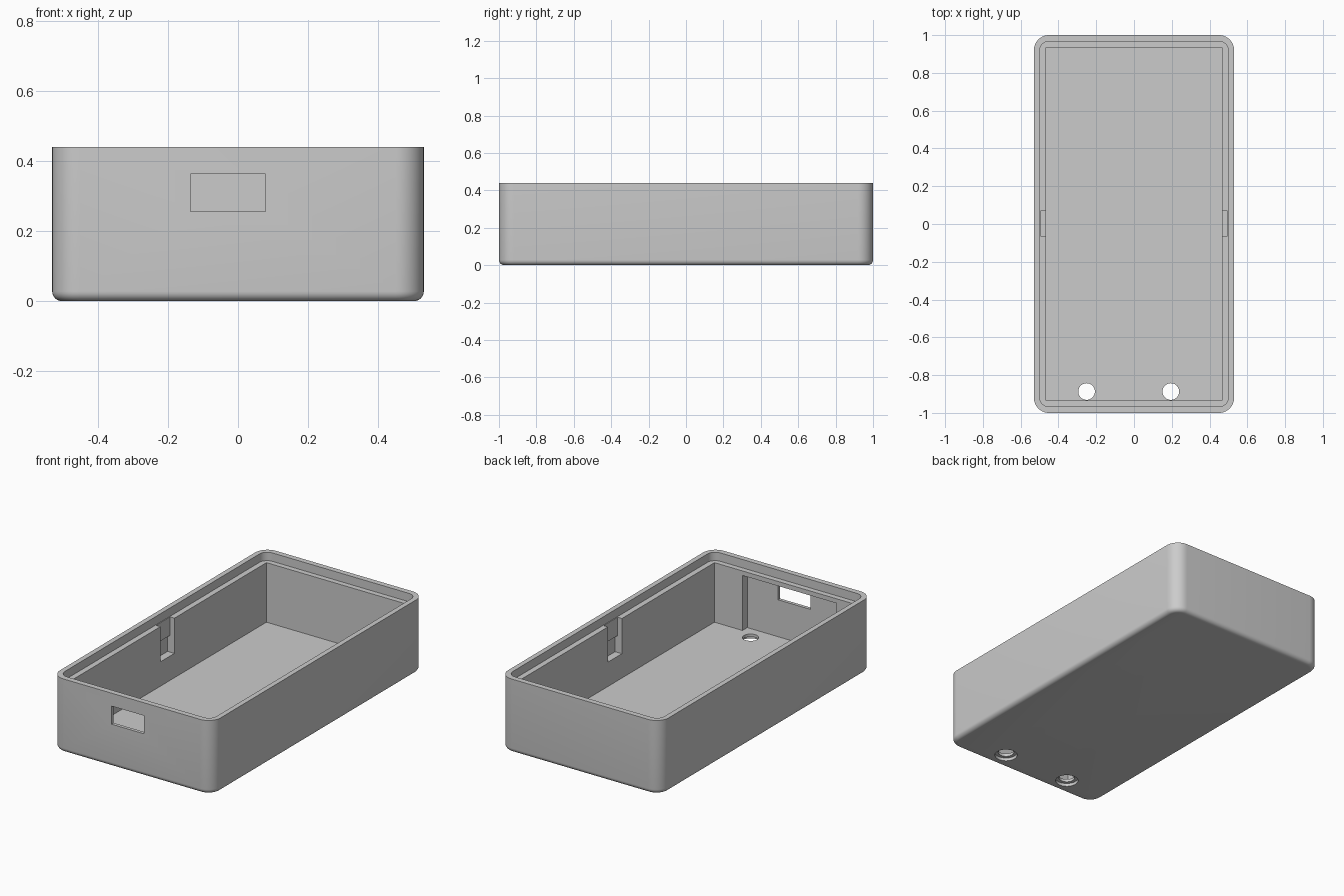
import bpy, bmesh
from math import cos, sin, pi

cube = bpy.data.objects.get("Cube")
if cube:
    bpy.data.objects.remove(cube, do_unlink=True)

HX, HY, TOP = 0.53, 1.0, 0.44      # outer half sizes and height
FLOOR, LEDGE = 0.035, 0.39         # inside floor and lid ledge heights
PORT_X = -0.028                    # centre line of the port and screw holes

grey = bpy.data.materials.new("grey_plastic")
grey.use_nodes = True
colour = (0.6, 0.6, 0.6, 1)
grey.diffuse_color = colour
grey.node_tree.nodes["Principled BSDF"].inputs["Base Color"].default_value = colour


def rounded_outline(hx, hy, r, steps=10):
    pts = []
    for i, (sx, sy) in enumerate(((1, 1), (-1, 1), (-1, -1), (1, -1))):
        for k in range(steps + 1):
            a = (i + k / steps) * pi / 2
            pts.append((sx * (hx - r) + r * cos(a), sy * (hy - r) + r * sin(a)))
    return pts


def loft(name, rings):
    """Closed solid through a stack of (outline, z) rings."""
    bm = bmesh.new()
    loops = [[bm.verts.new((x, y, z)) for x, y in pts] for pts, z in rings]
    n = len(loops[0])
    for low, high in zip(loops, loops[1:]):
        for i in range(n):
            j = (i + 1) % n
            bm.faces.new((low[i], low[j], high[j], high[i]))
    bm.faces.new(loops[0][::-1])
    bm.faces.new(loops[-1])
    bmesh.ops.recalc_face_normals(bm, faces=bm.faces)
    mesh = bpy.data.meshes.new(name)
    bm.to_mesh(mesh)
    bm.free()
    mesh.materials.append(grey)
    ob = bpy.data.objects.new(name, mesh)
    bpy.context.collection.objects.link(ob)
    return ob


def box(name, x0, x1, y0, y1, z0, z1):
    pts = [(x0, y0), (x1, y0), (x1, y1), (x0, y1)]
    return loft(name, [(pts, z0), (pts, z1)])


def cylinder(name, x, y, r, z0, z1, n=40):
    pts = [(x + r * cos(2 * pi * i / n), y + r * sin(2 * pi * i / n)) for i in range(n)]
    return loft(name, [(pts, z0), (pts, z1)])


# Outer shell with rounded corners and a filleted bottom edge
FILLET, CORNER, STEPS = 0.028, 0.08, 6
rings = []
for k in range(STEPS + 1):
    a = k / STEPS * pi / 2
    inset = FILLET * (1 - sin(a))
    rings.append((rounded_outline(HX - inset, HY - inset, CORNER - inset),
                  FILLET * (1 - cos(a))))
rings.append((rounded_outline(HX, HY, CORNER), TOP))
case = loft("open_case", rings)

# Lid recess and main cavity
lid = rounded_outline(0.5, 0.967, 0.05)
cutters = [
    loft("lid_recess_cutter", [(lid, LEDGE), (lid, 0.6)]),
    box("cavity_cutter", -0.467, 0.467, -0.935, 0.935, FLOOR, 0.55),
    # Thinned front wall and the port opening
    box("front_pocket_cutter", PORT_X - 0.31, PORT_X + 0.31, -0.98, -0.9, FLOOR, 0.363),
    box("port_cutter", PORT_X - 0.107, PORT_X + 0.107, -1.1, -0.9, 0.255, 0.363),
]
# Clip slots in the side walls, deeper at the bottom
for s in (-1, 1):
    for tag, depth, top in (("slot", 0.496, 0.5), ("catch", 0.512, 0.28)):
        x0, x1 = sorted((s * 0.4, s * depth))
        cutters.append(box("clip_" + tag + "_cutter", x0, x1, -0.063, 0.068, 0.18, top))
# Screw holes with a wider seat underneath
for s in (-1, 1):
    x = PORT_X + s * 0.223
    cutters.append(cylinder("screw_hole_cutter", x, -0.887, 0.044, -0.1, 0.1))
    cutters.append(cylinder("screw_seat_cutter", x, -0.887, 0.063, -0.1, 0.018))

for cutter in cutters:
    cutter.hide_render = True
    mod = case.modifiers.new(cutter.name, 'BOOLEAN')
    mod.operation = 'DIFFERENCE'
    mod.solver = 'EXACT'
    mod.object = cutter

# Bake the cuts, remove the cutters and shade
bpy.context.view_layer.update()
evaluated = case.evaluated_get(bpy.context.evaluated_depsgraph_get())
mesh = bpy.data.meshes.new_from_object(evaluated)
case.modifiers.clear()
case.data = mesh
for cutter in cutters:
    bpy.data.objects.remove(cutter, do_unlink=True)
bpy.ops.object.select_all(action='DESELECT')
case.select_set(True)
bpy.context.view_layer.objects.active = case
bpy.ops.object.shade_smooth_by_angle(angle=0.6)
